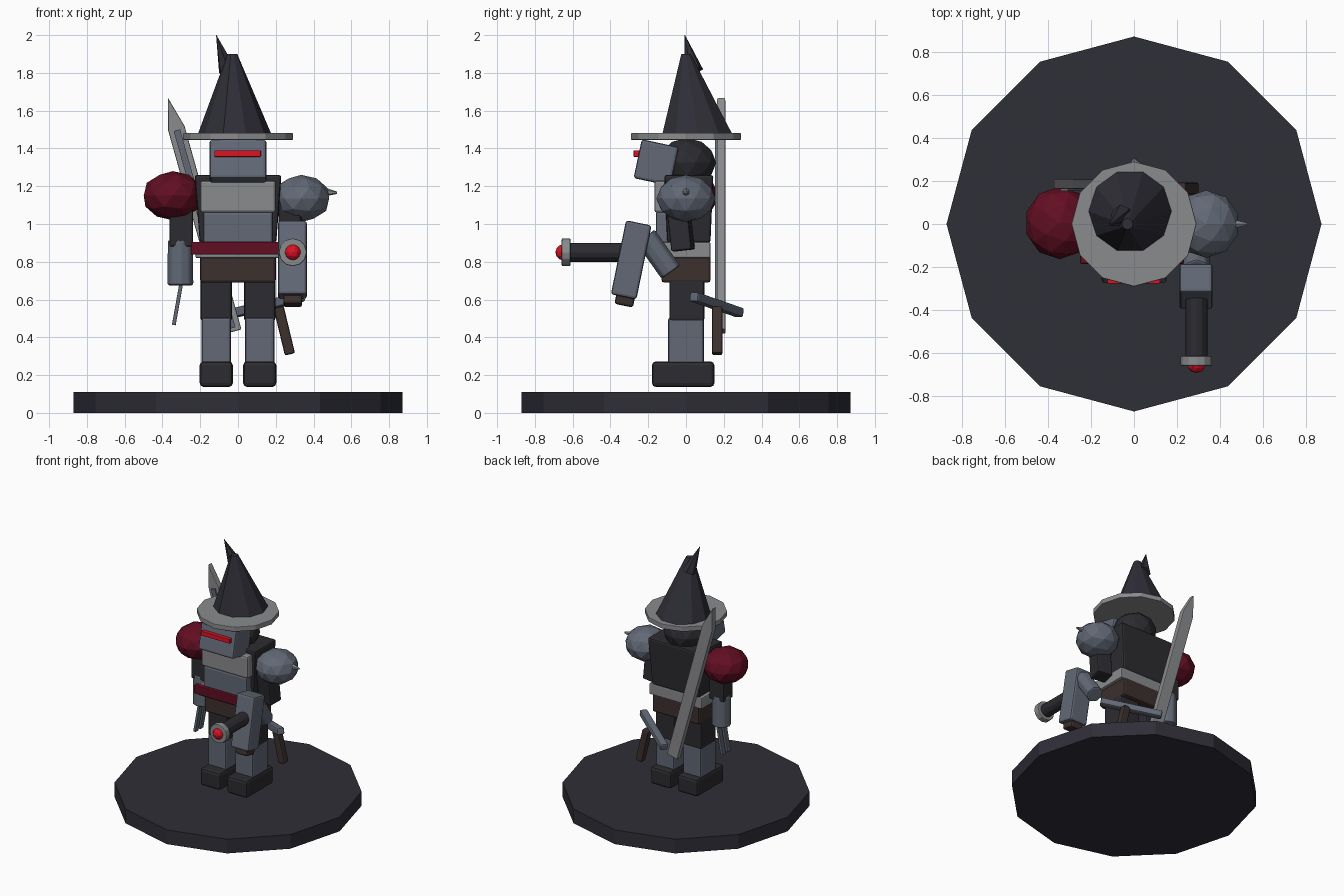
import bpy, bmesh, math
from mathutils import Vector, Matrix

if "Cube" in bpy.data.objects:
    bpy.data.objects.remove(bpy.data.objects["Cube"])


def material(name, r, g, b):
    m = bpy.data.materials.new(name)
    m.diffuse_color = [((c / 255 + 0.055) / 1.055) ** 2.4 for c in (r, g, b)] + [1]
    m.use_nodes = True
    m.node_tree.nodes["Principled BSDF"].inputs["Base Color"].default_value = m.diffuse_color
    return m


SLATE = material("dark_slate", 47, 46, 55)
CLOTH = material("dark_cloth", 44, 44, 49)
STEEL = material("blue_steel", 98, 105, 118)
SILVER = material("light_metal", 138, 139, 141)
WINE = material("wine_red", 98, 14, 34)
GLOW = material("bright_red", 222, 18, 36)
BROWN = material("brown_leather", 60, 48, 45)


def finish(name, bm, mat, bevel=0):
    bmesh.ops.recalc_face_normals(bm, faces=bm.faces)
    me = bpy.data.meshes.new(name)
    bm.to_mesh(me)
    bm.free()
    me.materials.append(mat)
    ob = bpy.data.objects.new(name, me)
    bpy.context.collection.objects.link(ob)
    if bevel:
        b = ob.modifiers.new("bevel", 'BEVEL')
        b.width, b.segments = bevel, 2
    return ob


def box(name, loc, size, mat, tilt=0, bevel=0.014, taper=1):
    """Box tilted about x; taper scales its lower end."""
    bm = bmesh.new()
    bmesh.ops.create_cube(bm, size=1)
    for v in bm.verts:
        k = taper if v.co.z < 0 else 1
        v.co = Vector((v.co.x * size[0] * k, v.co.y * size[1] * k, v.co.z * size[2]))
    bm.transform(Matrix.Translation(loc) @ Matrix.Rotation(math.radians(tilt), 4, 'X'))
    return finish(name, bm, mat, bevel)


def along(p, q):
    p, q = Vector(p), Vector(q)
    rot = (q - p).to_track_quat('Z', 'Y').to_matrix().to_4x4()
    return (q - p).length, Matrix.Translation((p + q) / 2) @ rot


def rod(name, p, q, r1, r2, mat, sides=8, bevel=0, turn=0):
    """Cylinder or cone from p to q."""
    length, place = along(p, q)
    bm = bmesh.new()
    bmesh.ops.create_cone(bm, cap_ends=True, segments=sides, radius1=r1, radius2=r2, depth=length)
    bm.transform(place @ Matrix.Rotation(math.radians(turn), 4, 'Z'))
    return finish(name, bm, mat, bevel)


def bar(name, p, q, w, d, mat, bevel=0.01):
    """Square bar from p to q."""
    length, place = along(p, q)
    bm = bmesh.new()
    bmesh.ops.create_cube(bm, size=1)
    bm.transform(place @ Matrix.Diagonal((w, d, length, 1)))
    return finish(name, bm, mat, bevel)


def ball(name, loc, radii, mat, sub=2):
    bm = bmesh.new()
    bmesh.ops.create_icosphere(bm, subdivisions=sub, radius=1)
    bm.transform(Matrix.Translation(loc) @ Matrix.Diagonal((*radii, 1)))
    return finish(name, bm, mat)


# Round stand
rod("base_disc", (0, 0, 0), (0, 0, 0.11), 0.87, 0.87, SLATE, 12)

# Legs
for side, s in (("left", -1), ("right", 1)):
    x = 0.115 * s
    box(side + "_boot", (x, -0.015, 0.205), (0.175, 0.33, 0.135), CLOTH, bevel=0.02)
    box(side + "_shin", (x, 0.0, 0.38), (0.155, 0.19, 0.25), STEEL)
    box(side + "_thigh", (x, 0.005, 0.6), (0.165, 0.185, 0.23), CLOTH)

# Trunk
box("pelvis", (0, 0, 0.765), (0.40, 0.26, 0.15), BROWN)
box("belt", (0, -0.015, 0.862), (0.45, 0.29, 0.085), SILVER, bevel=0.008)
box("sash", (-0.01, -0.165, 0.872), (0.48, 0.04, 0.068), WINE, bevel=0.006)
box("torso", (0, 0.015, 1.08), (0.46, 0.26, 0.36), CLOTH, taper=0.88)
box("abdomen_plate", (0, -0.105, 0.98), (0.37, 0.11, 0.17), STEEL)
box("breastplate", (0, -0.105, 1.145), (0.40, 0.125, 0.17), SILVER)

# Head
ball("head", (0, 0.005, 1.325), (0.158, 0.155, 0.13), CLOTH)
box("helmet", (0, -0.158, 1.325), (0.30, 0.20, 0.21), STEEL, tilt=-12)
box("visor_slit", (-0.002, -0.262, 1.373), (0.245, 0.03, 0.034), GLOW, bevel=0.003)

# Pointed hat
rod("hat_brim", (0, 0, 1.445), (0, 0, 1.482), 0.29, 0.29, SILVER, 12, bevel=0.004)
bm = bmesh.new()
rings = []
for r, cx, cy, z in ((0.195, -0.018, 0.06, 1.475), (0.026, -0.03, 0.0, 1.9)):
    rings.append([bm.verts.new((cx + r * math.cos(a), cy + r * math.sin(a), z))
                  for a in (math.tau * (i + 0) / 10 for i in range(10))])
for i in range(10):
    j = (i + 1) % 10
    bm.faces.new((rings[0][i], rings[0][j], rings[1][j], rings[1][i]))
bm.faces.new(rings[0])
bm.faces.new(rings[1])
finish("hat_cone", bm, SLATE)
rod("hat_tip", (-0.055, 0.042, 1.81), (-0.115, -0.006, 2.0), 0.05, 0.001, SLATE, 6)

# Shoulder guards
ball("left_pauldron", (-0.345, 0.005, 1.15), (0.162, 0.168, 0.13), WINE)
ball("right_pauldron", (0.335, 0, 1.135), (0.155, 0.157, 0.125), STEEL)
rod("pauldron_spike", (0.45, 0, 1.17), (0.525, 0, 1.165), 0.026, 0.006, SILVER, 6)

# Lowered arm with hanging blade
bar("left_upper_arm", (-0.30, 0, 1.15), (-0.30, 0, 0.88), 0.125, 0.12, CLOTH)
rod("left_forearm", (-0.305, 0, 0.915), (-0.305, 0, 0.675), 0.069, 0.071, STEEL, 8, bevel=0.012)
for name, y in (("front_claw", -0.03), ("rear_claw", 0.03)):
    bar(name, (-0.298, y, 0.70), (-0.34, y, 0.465), 0.04, 0.02, STEEL, 0.003)

# Raised arm
bar("right_upper_arm", (0.28, -0.045, 1.13), (0.285, -0.015, 0.86), 0.12, 0.11, CLOTH)
rod("right_forearm", (0.29, -0.08, 0.745), (0.29, -0.215, 0.935), 0.062, 0.062, STEEL, 8, bevel=0.01)
box("gauntlet", (0.288, -0.29, 0.81), (0.152, 0.138, 0.40), STEEL, tilt=-11.6)
box("gauntlet_grip", (0.29, -0.305, 0.69), (0.10, 0.10, 0.25), BROWN, tilt=-11.6)

# Hand cannon
rod("cannon_barrel", (0.29, -0.28, 0.85), (0.29, -0.63, 0.85), 0.05, 0.05, CLOTH, 12)
rod("muzzle_ring", (0.29, -0.612, 0.85), (0.29, -0.658, 0.85), 0.074, 0.074, SILVER, 12, bevel=0.006)
ball("muzzle_glow", (0.29, -0.65, 0.85), (0.043, 0.042, 0.043), GLOW)

# Sword on the back: diamond-section blade with pointed tip
length, place = along((-0.025, 0.185, 0.43), (-0.372, 0.185, 1.67))
place = Matrix.Translation((-0.1985, 0.185, 1.05)) @ Matrix.Rotation(math.atan2(-0.347, 1.24), 4, 'Y')
bm = bmesh.new()
h = length / 2
outline = [(-0.045, -h), (0.045, -h), (0.045, h - 0.17), (0, h), (-0.045, h - 0.17)]
face = bm.faces.new([bm.verts.new((x, -0.022, z)) for x, z in outline])
ext = bmesh.ops.extrude_face_region(bm, geom=[face])
bmesh.ops.translate(bm, vec=(0, 0.046, 0), verts=[g for g in ext['geom'] if isinstance(g, bmesh.types.BMVert)])
bm.transform(place)
finish("sword_blade", bm, SILVER, 0.006)
bm = bmesh.new()
bmesh.ops.create_cube(bm, size=1)
bm.transform(place @ Matrix.Translation((0, -0.025, -0.08)) @ Matrix.Diagonal((0.035, 0.012, 2 * h - 0.2, 1)))
finish("sword_fuller", bm, STEEL)
bar("sword_guard", (0.34, 0.04, 0.615), (-0.015, 0.285, 0.53), 0.055, 0.05, STEEL)
bar("sword_handle", (0.215, 0.165, 0.56), (0.275, 0.165, 0.31), 0.055, 0.055, BROWN)
